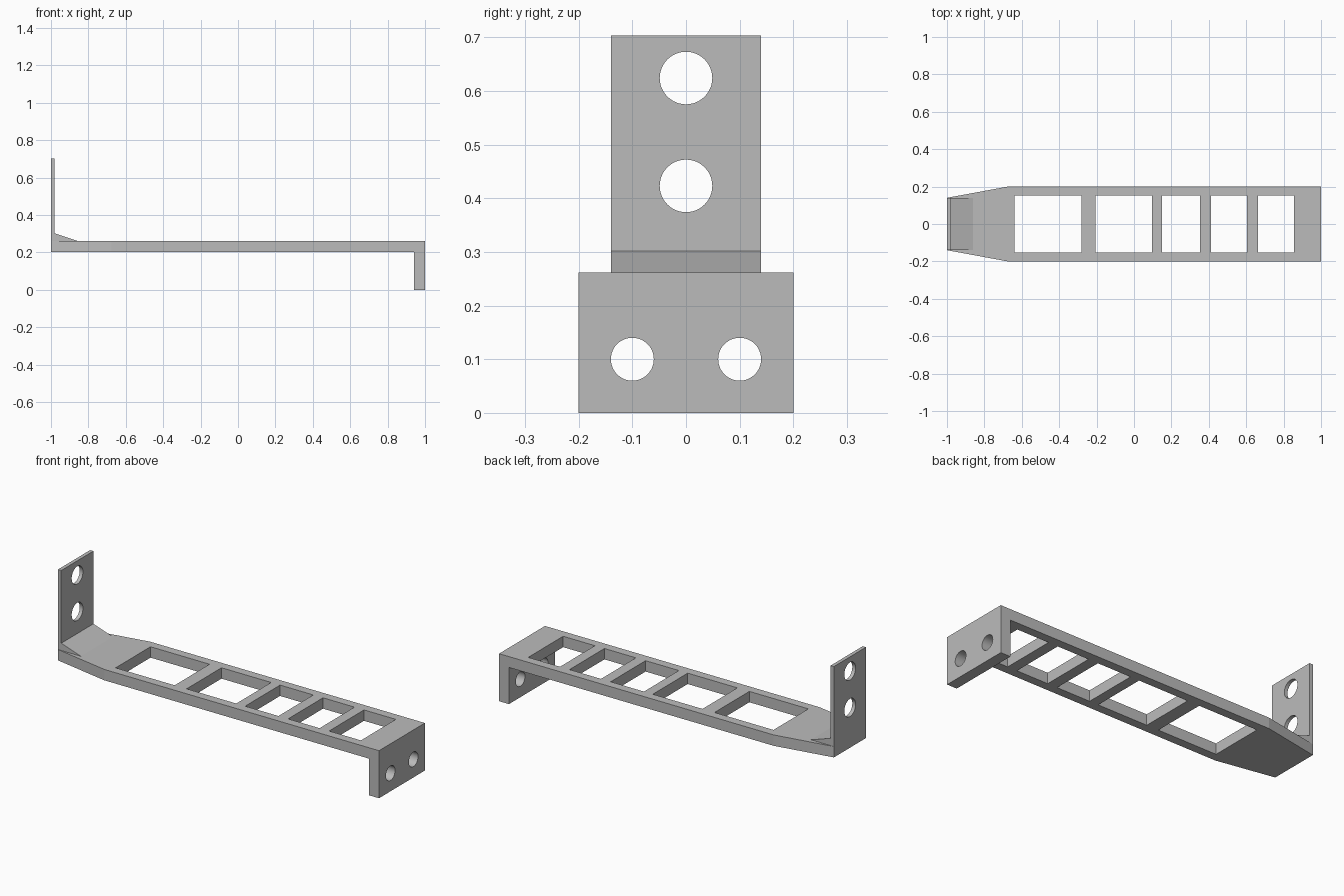
import bpy, bmesh, math
from mathutils import Matrix

cube = bpy.data.objects.get("Cube")
if cube:
    bpy.data.objects.remove(cube, do_unlink=True)

grey = bpy.data.materials.new("plain_grey")
grey.use_nodes = True
colour = (0.5, 0.5, 0.5, 1)
grey.diffuse_color = colour
grey.node_tree.nodes["Principled BSDF"].inputs["Base Color"].default_value = colour

PLATE_BOTTOM, PLATE_TOP, TAB_HALF = 0.202, 0.262, 0.14


def finish(bm, name):
    bmesh.ops.recalc_face_normals(bm, faces=bm.faces)
    mesh = bpy.data.meshes.new(name)
    bm.to_mesh(mesh)
    bm.free()
    obj = bpy.data.objects.new(name, mesh)
    bpy.context.collection.objects.link(obj)
    mesh.materials.append(grey)
    return obj


def prism(name, points, offset):
    """Extrude a flat outline along an offset."""
    bm = bmesh.new()
    face = bm.faces.new([bm.verts.new(p) for p in points])
    grown = bmesh.ops.extrude_face_region(bm, geom=[face])["geom"]
    bmesh.ops.translate(bm, vec=offset,
                        verts=[v for v in grown if isinstance(v, bmesh.types.BMVert)])
    return finish(bm, name)


def box(name, x0, x1, half_y, z0, z1):
    outline = [(x0, -half_y, z0), (x1, -half_y, z0), (x1, half_y, z0), (x0, half_y, z0)]
    return prism(name, outline, (0, 0, z1 - z0))


def cylinder(name, x, y, z, radius):
    bm = bmesh.new()
    bmesh.ops.create_cone(bm, cap_ends=True, segments=48, radius1=radius, radius2=radius,
                          depth=0.3, matrix=Matrix.Translation((x, y, z))
                          @ Matrix.Rotation(math.pi / 2, 4, 'Y'))
    return finish(bm, name)


def combine(target, tool, operation):
    mod = target.modifiers.new(tool.name, 'BOOLEAN')
    mod.operation, mod.solver, mod.object = operation, 'EXACT', tool
    bpy.context.view_layer.objects.active = target
    bpy.ops.object.modifier_apply(modifier=mod.name)
    bpy.data.objects.remove(tool, do_unlink=True)


# Arm and drop flange: side profile across the full width
profile = [(-1, PLATE_BOTTOM), (0.94, PLATE_BOTTOM), (0.94, 0), (1, 0),
           (1, PLATE_TOP), (-1, PLATE_TOP)]
arm = prism("arm_with_flange", [(x, -0.2, z) for x, z in profile], (0, 0.4, 0))

# Tapered end of the arm
outline = [(-1, -TAB_HALF), (-0.675, -0.2), (1, -0.2), (1, 0.2), (-0.675, 0.2), (-1, TAB_HALF)]
combine(arm, prism("plan_outline", [(x, y, -0.1) for x, y in outline], (0, 0, 0.5)), 'INTERSECT')

# Row of rectangular windows
for x0, x1 in [(-0.64, -0.28), (-0.207, 0.096), (0.15, 0.353), (0.412, 0.604), (0.662, 0.856)]:
    combine(arm, box("window_cutter", x0, x1, 0.152, 0.1, 0.4), 'DIFFERENCE')

# Pair of holes in the drop flange
for y in (-0.1, 0.1):
    combine(arm, cylinder("flange_hole", 0.97, y, 0.1, 0.04), 'DIFFERENCE')

# Upright tab with its sloped foot
tab_profile = [(-1, PLATE_TOP), (-0.86, PLATE_TOP), (-0.98, 0.302), (-0.98, 0.703), (-1, 0.703)]
tab = prism("upright_tab", [(x, -TAB_HALF, z) for x, z in tab_profile], (0, 2 * TAB_HALF, 0))
for z in (0.423, 0.624):
    combine(tab, cylinder("tab_hole", -1, 0, z, 0.049), 'DIFFERENCE')

# Smooth only the round hole walls
for obj in (arm, tab):
    bpy.ops.object.select_all(action='DESELECT')
    obj.select_set(True)
    bpy.context.view_layer.objects.active = obj
    bpy.ops.object.shade_smooth_by_angle(angle=math.radians(9))
